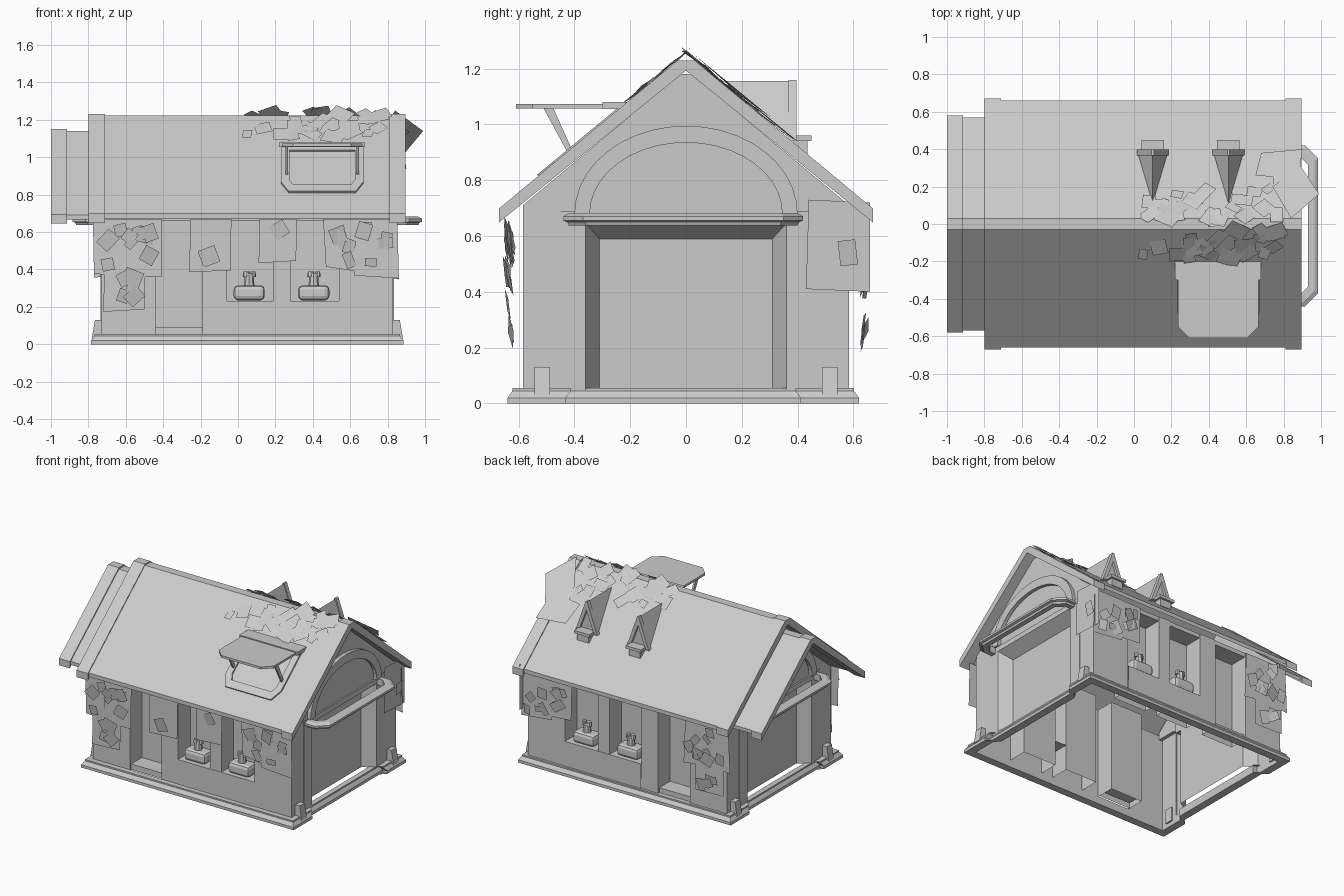
import bpy, bmesh, math, random
from mathutils import Vector, Matrix

if "Cube" in bpy.data.objects:
    bpy.data.objects.remove(bpy.data.objects["Cube"])
random.seed(4)

grey = bpy.data.materials.new("plain_grey")
grey.use_nodes = True
grey.diffuse_color = (0.6, 0.6, 0.6, 1)
grey.node_tree.nodes["Principled BSDF"].inputs["Base Color"].default_value = (0.6, 0.6, 0.6, 1)


def finish(name, bm, fix=True):
    if fix:
        bmesh.ops.recalc_face_normals(bm, faces=bm.faces)
    me = bpy.data.meshes.new(name)
    bm.to_mesh(me)
    bm.free()
    me.materials.append(grey)
    ob = bpy.data.objects.new(name, me)
    bpy.context.collection.objects.link(ob)
    return ob


def loft(name, loops, caps=True, wrap=False):
    bm = bmesh.new()
    rows = [[bm.verts.new(p) for p in loop] for loop in loops]
    n = len(rows[0])
    pairs = list(zip(rows, rows[1:])) + ([(rows[-1], rows[0])] if wrap else [])
    for a, b in pairs:
        for i in range(n):
            j = (i + 1) % n
            bm.faces.new((a[i], a[j], b[j], b[i]))
    if caps:
        bm.faces.new(rows[0])
        bm.faces.new(rows[-1])
    return finish(name, bm)


def prism(name, pts, axis, a, b):
    place = {"x": lambda p, q, t: (t, p, q), "y": lambda p, q, t: (p, t, q),
             "z": lambda p, q, t: (p, q, t)}[axis]
    return loft(name, [[place(p, q, t) for p, q in pts] for t in (a, b)])


def box(name, x0, x1, y0, y1, z0, z1, bevel=0):
    ob = prism(name, [(x0, y0), (x1, y0), (x1, y1), (x0, y1)], "z", z0, z1)
    if bevel:
        mod = ob.modifiers.new("rounding", "BEVEL")
        mod.width, mod.segments = bevel, 2
    return ob


def cards(name, quads):
    bm = bmesh.new()
    for q in quads:
        bm.faces.new([bm.verts.new(p) for p in q])
    return finish(name, bm, False)


def mirrored(pts):
    return pts + [(-p, q) for p, q in reversed(pts)]


# Thin hollow plinth with projecting corner feet
def plan(inset, z):
    q = [(0.80, 0.42), (0.835, 0.42), (0.835, 0.63)]
    out = []
    for sx, sy in ((1, 1), (-1, 1), (-1, -1), (1, -1)):
        part = q if sx == sy else q[::-1]
        out += [(0.05 + sx * (x - inset), sy * (y - inset) - 0.01, z) for x, y in part]
    return out


loft("plinth", [plan(0, 0), plan(0, 0.02), plan(0.018, 0.045), plan(0.018, 0.055),
                plan(0.055, 0.055), plan(0.055, 0)], caps=False, wrap=True)

# Wall shell folded in at the openings and end panels
openings = [(-0.44, -0.19), (-0.06, 0.19), (0.28, 0.54)]
row = [(-0.73, 0.585)]
for a, b in openings:
    row += [(a, 0.585), (a, 0.45), (b, 0.45), (b, 0.585)]
row.append((0.83, 0.585))
end_path = [(0.78, 0.45), (0.785, 0.45), (0.785, 0.36), (0.70, 0.31)]
end_path += [(d, -y) for d, y in reversed(end_path)]
path = row + [(0.05 + d, y) for d, y in end_path]
path += [(x, -y) for x, y in reversed(row)] + [(0.05 - d, y) for d, y in reversed(end_path)]
loft("wall_shell", [[(x, y, z) for x, y in path] for z in (0.05, 0.69)], caps=False)


def shelf(name, x0, x1, s, y, z, z0):
    cards(name, [[(x0, s * y, z0), (x1, s * y, z0), (x1, s * y, z), (x0, s * y, z)][::-s],
                 [(x0, s * 0.45, z), (x0, s * y, z), (x1, s * y, z), (x1, s * 0.45, z)][::s * -1]])


# Long wall fittings: window ledges, doorsteps, planters
for side, s in (("front", -1), ("back", 1)):
    shelf(side + "_window_wall", -0.06, 0.54, s, 0.588, 0.23, 0.05)
    shelf(side + "_doorstep", -0.44, -0.19, s, 0.57, 0.09, 0.05)
    for x0, x1 in openings:
        box(side + "_lintel", x0, x1, *sorted((s * 0.45, s * 0.58)), 0.66, 0.69)
    for i, x in enumerate((0.06, 0.405)):
        box(side + "_planter_%d" % i, x - 0.083, x + 0.083, *sorted((s * 0.475, s * 0.58)), 0.235, 0.315, 0.022)
        bm = bmesh.new()
        for dx, z, r, h in ((0, 0.345, 0.028, 0.07), (-0.015, 0.375, 0.02, 0.03), (0.02, 0.375, 0.017, 0.03)):
            bmesh.ops.create_cone(bm, cap_ends=True, segments=8, radius1=r, radius2=r * 0.8, depth=h,
                                  matrix=Matrix.Translation((x + dx, s * 0.53, z)))
        finish(side + "_plant_%d" % i, bm)

# Gable ends
for end, s in (("right", 1), ("left", -1)):
    def X(d):
        return 0.05 + s * d
    prism(end + "_gable", mirrored([(0.585, 0.66), (0.585, 0.71), (0.02, 1.18)]), "x", X(0.75), X(0.775))
    prism(end + "_panel_head", [(X(0.785), 0.645), (X(0.70), 0.59), (X(0.70), 0.68), (X(0.785), 0.68)],
          "y", -0.36, 0.36)
    for sy in (-1, 1):
        prism(end + "_foot_bracket", [(X(0.77), 0.03), (X(0.832), 0.03), (X(0.815), 0.13), (X(0.77), 0.13)],
              "y", sy * 0.515 - 0.028, sy * 0.515 + 0.028)

    # hooped ledge moulding
    def hoop(g, z):
        half = [(0.75, 0.43 - g), (0.865 - g * 0.6, 0.43 - g), (0.935 - g, 0.36 - g * 0.6)]
        return [(X(d), y - 0.01, z) for d, y in half + [(d, -y) for d, y in reversed(half)]]
    loft(end + "_ledge", [hoop(0.02, 0.637), hoop(0.015, 0.65), hoop(0, 0.655), hoop(0, 0.67),
                          hoop(0.02, 0.682), hoop(0.055, 0.682), hoop(0.055, 0.637)], caps=False, wrap=True)
    # arch band
    arc = [math.pi * i / 20 for i in range(21)]
    band = [(0.40 * math.cos(a), 0.68 + 0.315 * math.sin(a)) for a in arc]
    band += [(0.345 * math.cos(a), 0.68 + 0.255 * math.sin(a)) for a in reversed(arc)]
    prism(end + "_arch", band, "x", X(0.765), X(0.80))

# Roofs with flat ridge, upright eave edges and thicker end rims
SLOPE = 0.83


def roof(name, x0, x1, w, top, t):
    eave = top - SLOPE * (w - 0.03)
    pts = mirrored([(w, eave), (0.03, top)])
    under = [(-w, eave - t), (0, eave - t + SLOPE * w - 0.012), (w, eave - t)]
    prism(name, pts + under, "x", x0, x1)


roof("main_roof", -0.75, 0.85, 0.66, 1.222, 0.028)
roof("main_roof_left_rim", -0.80, -0.71, 0.67, 1.23, 0.05)
roof("main_roof_right_rim", 0.81, 0.895, 0.67, 1.23, 0.05)
roof("porch_roof", -0.95, -0.73, 0.57, 1.14, 0.025)
roof("porch_roof_rim", -1.0, -0.915, 0.58, 1.15, 0.048)


def on_roof(x, z, lift=0.0):
    y = -(0.03 + (1.222 - z) / SLOPE)
    return Vector((x, y, z)) + lift * Vector((0, -0.64, 0.77))


# Skylight frame with propped shutter
mid = 0.45
outer = [(mid + x, z) for x, z in mirrored([(0.22, 1.06), (0.22, 0.86), (0.18, 0.81)])]
inner = [(mid + x, z) for x, z in mirrored([(0.175, 1.03), (0.175, 0.87), (0.155, 0.845)])]
loft("skylight_frame", [[on_roof(x, z, h) for x, z in loop] for loop, h in
                        ((outer, -0.01), (outer, 0.012), (inner, 0.012), (inner, -0.01))], caps=False, wrap=True)
prism("skylight_shutter", [(mid + x, y) for x, y in mirrored([(0.215, -0.22), (0.215, -0.55), (0.155, -0.61)])],
      "z", 1.057, 1.073)
box("shutter_hinge", mid - 0.23, mid + 0.23, -0.30, -0.20, 1.055, 1.08)
for x in (mid - 0.19, mid + 0.19):
    prism("shutter_strut", [(-0.51, 1.057), (-0.475, 1.057), (-0.40, 0.89), (-0.42, 0.89)], "x", x - 0.006, x + 0.006)

# Pointed dormers on the back slope
for x in (0.10, 0.505):
    bm = bmesh.new()
    a, b, c, d = [bm.verts.new(p) for p in ((x, 0.38, 1.155), (x - 0.08, 0.38, 0.945),
                                            (x + 0.08, 0.38, 0.945), (x, 0.11, 1.155))]
    for f in ((a, b, c), (a, d, b), (a, c, d), (b, d, c)):
        bm.faces.new(f)
    finish("dormer", bm)
    frame = mirrored([(0.085, 0.94), (0.006, 1.16)]) + [(-0.06, 0.94), (0, 1.10), (0.06, 0.94)]
    prism("dormer_frame", [(x + p, q) for p, q in frame], "y", 0.367, 0.397)
    box("dormer_box", x - 0.045, x + 0.045, 0.385, 0.435, 0.89, 0.94)
    box("dormer_box_rim", x - 0.06, x + 0.06, 0.38, 0.45, 0.94, 0.96)

# Loose leaf sheets along the ridge
def sheet(centre, u, v, size):
    t = random.uniform(0, math.pi)
    a = (u * math.cos(t) + v * math.sin(t)) * size
    b = (v * math.cos(t) - u * math.sin(t)) * size * random.uniform(0.6, 1)
    return [centre - a - b, centre + a - b, centre + a + b, centre - a + b]


ridge = []
for s, count, reach in ((1, 30, 0.18), (-1, 24, 0.19)):
    for i in range(count):
        x = random.uniform(0.04, 0.86)
        y = random.uniform(0.02, reach + (0.18 if s > 0 and x > 0.68 else 0))
        z = 1.235 - SLOPE * max(0, y - 0.03)
        tilt = random.uniform(-0.12, 0.12)
        u = Vector((1, 0, tilt)).normalized()
        v = Vector((0, s * 0.77, -0.64 + tilt)).normalized()
        ridge.append(sheet(Vector((x, s * y, z)), u, v, random.uniform(0.03, 0.06)))
ridge.append([Vector(p) for p in ((0.84, 0.03, 1.25), (0.99, 0.16, 1.14), (0.89, 0.31, 1.02), (0.74, 0.2, 1.10))])
ridge.append([Vector(p) for p in ((0.65, 0.26, 1.05), (0.88, 0.24, 1.07), (0.90, 0.40, 0.94), (0.68, 0.38, 0.95))])
cards("ridge_leaves", ridge)

# Ivy sheets hanging under the eaves
for side, s in (("front", -1), ("back", 1)):
    hang = [(-0.77, -0.52, 0.37, 0.67), (-0.72, -0.50, 0.18, 0.45), (-0.62, -0.41, 0.36, 0.67),
            (0.47, 0.66, 0.40, 0.67), (0.62, 0.86, 0.36, 0.67)]
    if s < 0:
        hang += [(-0.26, -0.04, 0.39, 0.67), (0.11, 0.31, 0.44, 0.67)]
    quads = []
    for i, (x0, x1, z0, z1) in enumerate(hang):
        y, k = s * (0.605 + 0.004 * i), random.uniform(-0.015, 0.015)
        quads.append([Vector(p) for p in ((x0, y, z0 + k), (x1, y, z0 - k), (x1 - k, y, z1), (x0 - k, y, z1))])
        for j in range(5 if i < 5 else 1):
            c = Vector((random.uniform(x0 + 0.05, x1 - 0.05), s * random.uniform(0.625, 0.645),
                        random.uniform(z0 + 0.05, z1 - 0.05)))
            lean = random.uniform(-0.25, 0.25)
            quads.append(sheet(c, Vector((1, lean, 0)), Vector((0, s * 0.15, 1)), random.uniform(0.03, 0.05)))
    cards(side + "_ivy", quads)
side_ivy = [[Vector((0.845, y, z)) for y, z in ((0.43, 0.41), (0.66, 0.40), (0.66, 0.72), (0.44, 0.73))],
            sheet(Vector((0.86, 0.58, 0.54)), Vector((0, 1, 0)), Vector((0.15, 0, 1)), 0.045)]
cards("right_end_ivy", side_ivy)
